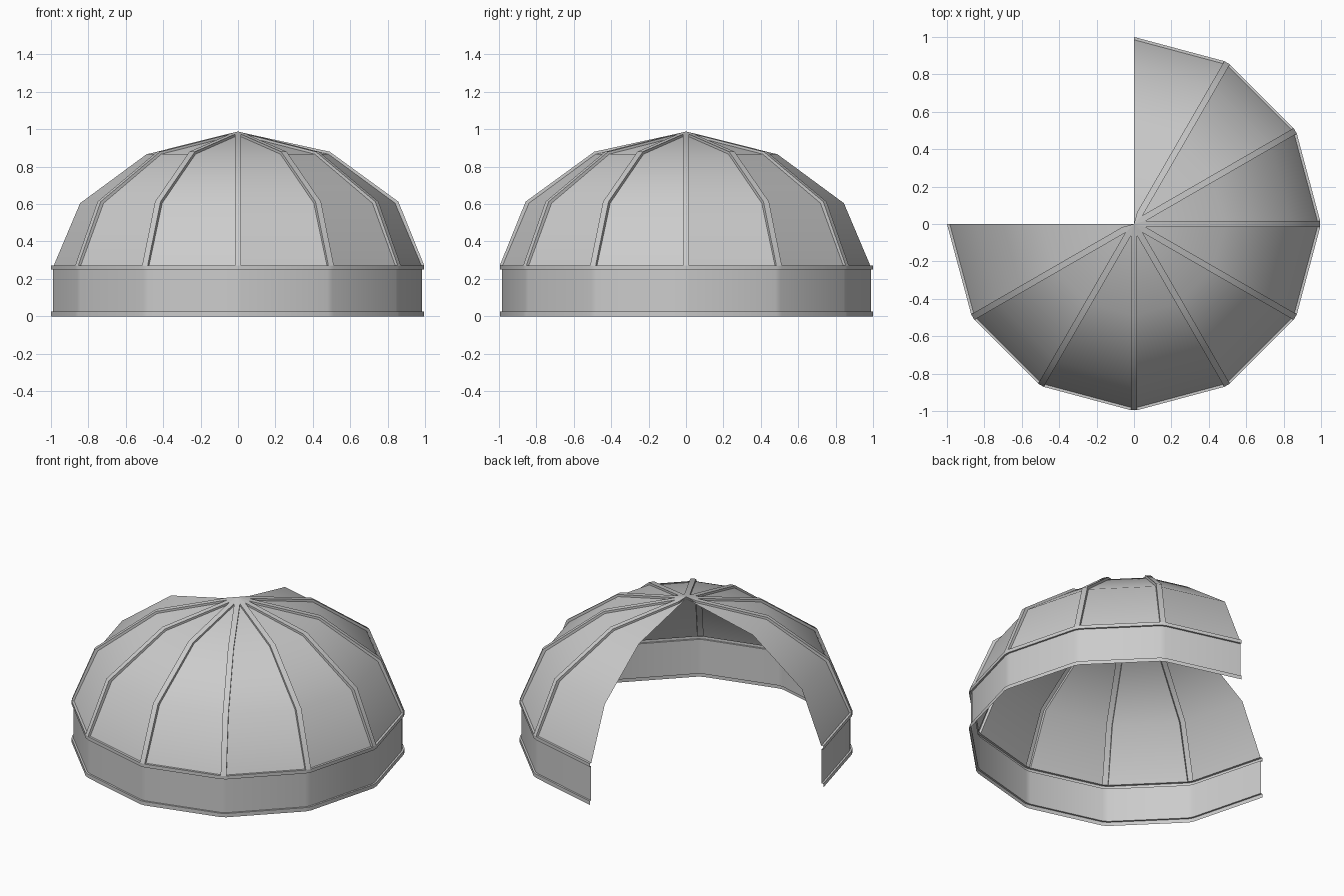
import bpy, bmesh
from math import sin, cos, radians
from mathutils import Vector

if "Cube" in bpy.data.objects:
    bpy.data.objects.remove(bpy.data.objects["Cube"])

mat = bpy.data.materials.new("light grey")
mat.use_nodes = True
grey = (0.6, 0.6, 0.6, 1)
mat.diffuse_color = grey
mat.node_tree.nodes["Principled BSDF"].inputs["Base Color"].default_value = grey

STEP = 30
ANGLES = range(180, 451, STEP)       # nine of twelve sides, back right quarter open
HALF = 0.0176                        # half rib width along a side
TIP = HALF / sin(radians(STEP / 2))  # radius where neighbouring ribs meet

# Profiles as (radius, height): raised ribs and sunken panels
OUTER = [(1, 0.272), (0.862, 0.613), (0.495, 0.88), (TIP, 0.973), (0, 0.988)]
INNER = [(0.985, 0.272), (0.844, 0.605), (0.488, 0.867), (TIP, 0.960), (0, 0.975)]
BAND = [(1, 0), (1, 0.025), (0.988, 0.025), (0.988, 0.25), (1, 0.25), (1, 0.272), (0.985, 0.272)]


def column(angle, side, profile):
    """Points up the dome, on a corner (side 0) or just beside it."""
    a = radians(angle)
    b = a + side * radians(90 + STEP / 2)
    radial = Vector((cos(a), sin(a), 0))
    along = Vector((cos(b), sin(b), 0)) * HALF * abs(side)
    return [radial * r + (along if r > 0 else Vector()) + Vector((0, 0, z))
            for r, z in profile]


def build(name, grids):
    """Skin each list of columns and join them in one object."""
    bm = bmesh.new()
    for cols in grids:
        verts = [[bm.verts.new(p) for p in c] for c in cols]
        for c, d in zip(verts, verts[1:]):
            for j in range(len(c) - 1):
                bm.faces.new((c[j], d[j], d[j + 1], c[j + 1]))
        bmesh.ops.remove_doubles(bm, verts=[v for c in verts for v in c], dist=0.0005)
    me = bpy.data.meshes.new(name)
    bm.to_mesh(me)
    bm.free()
    me.materials.append(mat)
    ob = bpy.data.objects.new(name, me)
    bpy.context.collection.objects.link(ob)
    bpy.ops.object.select_all(action="DESELECT")
    ob.select_set(True)
    bpy.context.view_layer.objects.active = ob
    bpy.ops.object.shade_smooth_by_angle(angle=radians(40))


def sides(angle):
    return (0,) if angle in (ANGLES[0], ANGLES[-1]) else (-1, 1)


# Upright base band with a lip at the bottom and top
build("base_band", [[column(a, s, BAND) for a in ANGLES for s in sides(a)]])

# Sunken dome panels between the ribs
build("dome_panels", [[column(a, sides(a)[-1], INNER), column(b, sides(b)[0], INNER)]
                      for a, b in zip(ANGLES, ANGLES[1:])])

# Raised ribs with their side walls
WALL = INNER[:-1] + OUTER[-1:]
build("dome_ribs", [[column(a, -1, WALL), column(a, -1, OUTER),
                     column(a, 1, OUTER), column(a, 1, WALL)] for a in ANGLES[1:-1]])
